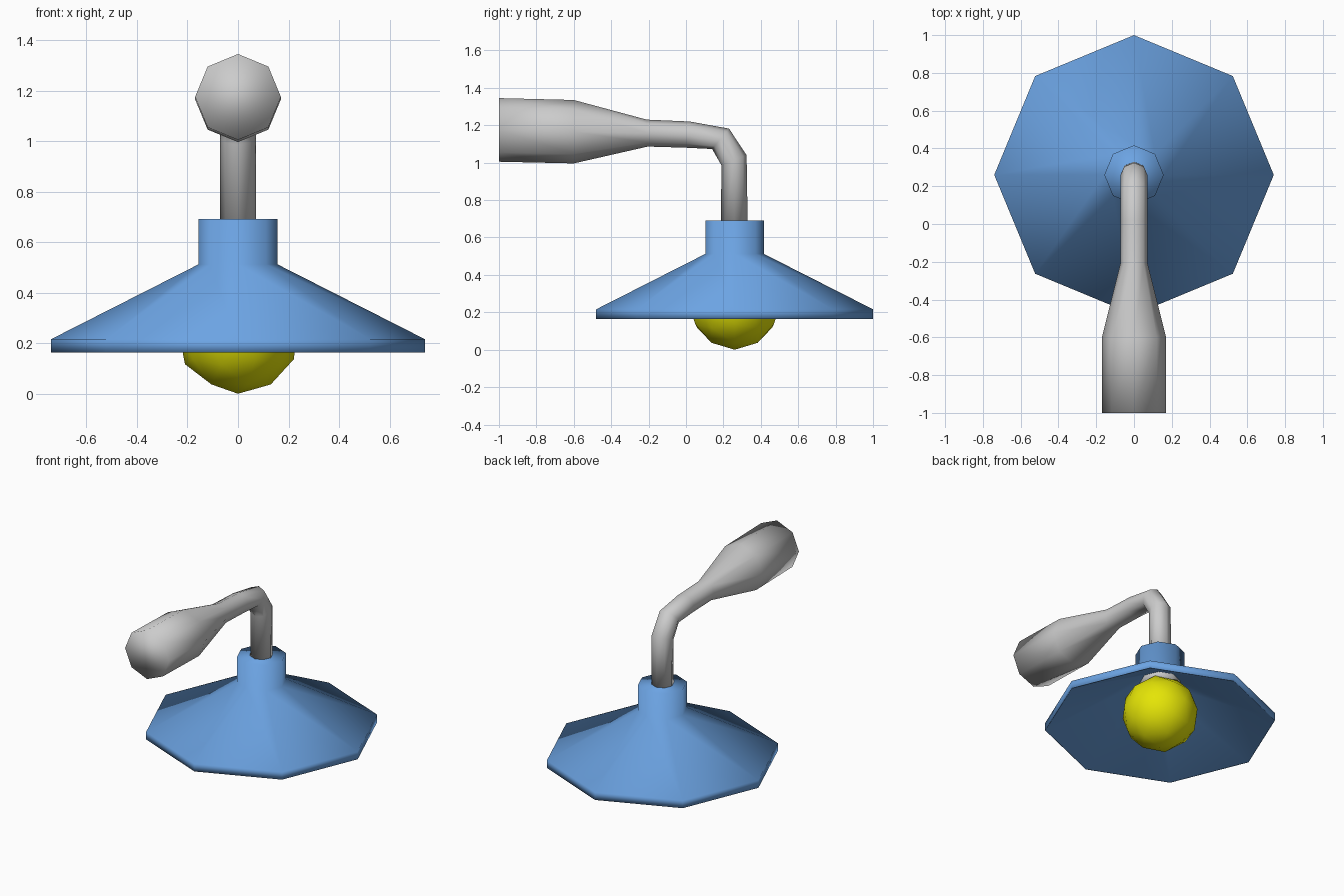
import bpy, bmesh
from math import sin, cos, pi
from mathutils import Vector

if "Cube" in bpy.data.objects:
    bpy.data.objects.remove(bpy.data.objects["Cube"])

SIDES = 8
CY = 0.26  # y of the lamp axis


def material(name, rgb):
    mat = bpy.data.materials.new(name)
    mat.diffuse_color = (*rgb, 1)
    mat.use_nodes = True
    mat.node_tree.nodes["Principled BSDF"].inputs["Base Color"].default_value = mat.diffuse_color
    return mat


def finish(bm, name, mat=None):
    """Smooth-shaded object from a bmesh."""
    bmesh.ops.recalc_face_normals(bm, faces=bm.faces)
    for f in bm.faces:
        f.smooth = True
    mesh = bpy.data.meshes.new(name)
    bm.to_mesh(mesh)
    bm.free()
    obj = bpy.data.objects.new(name, mesh)
    bpy.context.collection.objects.link(obj)
    if mat:
        mesh.materials.append(mat)
    return obj


def loft(name, sections, mat=None):
    """Capped octagonal sections: centre, half width in x, half axis in the yz plane."""
    bm = bmesh.new()
    rings = []
    for centre, width, half in sections:
        rings.append([bm.verts.new(centre + Vector((width * sin(a), 0, 0)) + half * cos(a))
                      for a in (2 * pi * i / SIDES for i in range(SIDES))])
    for a, b in zip(rings, rings[1:]):
        for i in range(SIDES):
            j = (i + 1) % SIDES
            bm.faces.new((a[i], a[j], b[j], b[i]))
    bm.faces.new(rings[0])
    bm.faces.new(rings[-1])
    return finish(bm, name, mat)


def lathe(name, profile, mat=None):
    return loft(name, [(Vector((0, CY, z)), r, Vector((0, r, 0))) for r, z in profile], mat)


blue = material("shade_blue", (0.15, 0.37, 0.77))
yellow = material("bulb_yellow", (0.78, 0.78, 0.002))

# Shade: inner cone, rim band, outer cone and closed neck
lathe("shade", [(0.13, 0.485), (0.735, 0.163), (0.74, 0.163), (0.74, 0.216),
                (0.157, 0.512), (0.157, 0.692)], blue)

# Socket holding the bulb inside the shade
lathe("socket", [(0.13, 0.44), (0.13, 0.53)])

# Bulb
bm = bmesh.new()
bmesh.ops.create_icosphere(bm, subdivisions=2, radius=0.247)
bulb = finish(bm, "bulb", yellow)
bulb.location = (0, CY, 0.247)
bulb.rotation_euler.z = pi

# Arm: outer (y, z), inner (y, z), half width, from the wall end to the neck
arm = [
    ((-1.0, 1.345), (-1.0, 1.005), 0.17),
    ((-0.6, 1.335), (-0.6, 0.996), 0.17),
    ((-0.21, 1.23), (-0.205, 1.086), 0.072),
    ((0.02, 1.22), (0.0, 1.08), 0.072),
    ((0.23, 1.182), (0.14, 1.073), 0.072),
    ((0.324, 1.04), (0.19, 0.985), 0.072),
    ((0.33, 0.66), (0.186, 0.66), 0.072),
]
sections = []
for outer, inner, width in arm:
    o, i = Vector((0, *outer)), Vector((0, *inner))
    sections.append(((o + i) / 2, width, (o - i) / 2))
loft("arm", sections)
